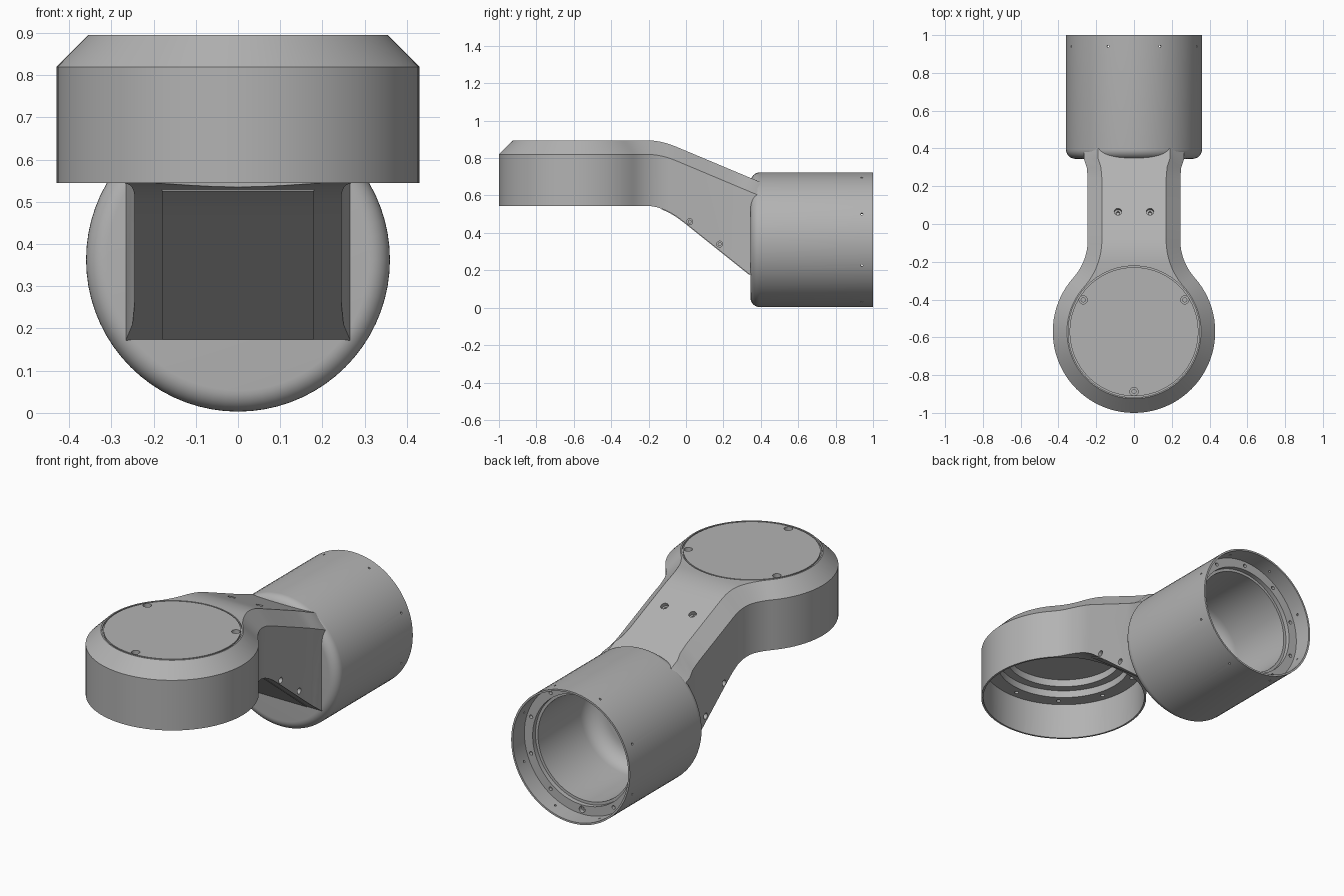
import bpy, bmesh
from math import sin, cos, pi, radians, atan2, hypot
from mathutils import Vector, Matrix

cube = bpy.data.objects.get("Cube")
if cube:
    bpy.data.objects.remove(cube, do_unlink=True)

grey = bpy.data.materials.new("satin_grey")
grey.use_nodes = True
COLOR = (0.45, 0.45, 0.45, 1)
grey.diffuse_color = COLOR
grey.node_tree.nodes["Principled BSDF"].inputs["Base Color"].default_value = COLOR

HEAD_Y, HEAD_R = -0.57, 0.43
ARM_X, FILLET = 0.245, 0.30
BARREL_Z, BARREL_R = 0.363, 0.36
CHAMFER = 0.075


def finish(bm, name):
    bmesh.ops.remove_doubles(bm, verts=bm.verts, dist=1e-5)
    bmesh.ops.recalc_face_normals(bm, faces=bm.faces)
    mesh = bpy.data.meshes.new(name)
    bm.to_mesh(mesh)
    bm.free()
    mesh.materials.append(grey)
    obj = bpy.data.objects.new(name, mesh)
    bpy.context.collection.objects.link(obj)
    return obj


def revolve(bm, profile, matrix, steps):
    """Spin (radius, height) points around local z, then place them."""
    rings = [[bm.verts.new(matrix @ Vector((r * cos(a), r * sin(a), h))) for r, h in profile]
             for a in (2 * pi * i / steps for i in range(steps))]
    for i, ring in enumerate(rings):
        nxt = rings[(i + 1) % steps]
        for j in range(len(profile) - 1):
            bm.faces.new((ring[j], nxt[j], nxt[j + 1], ring[j + 1]))


def arc(cx, cy, r, start, end, n):
    return [(cx + r * cos(radians(start + (end - start) * i / n)),
             cy + r * sin(radians(start + (end - start) * i / n))) for i in range(n + 1)]


def placed(loc, direction):
    turn = Vector(direction).to_track_quat('Z', 'Y').to_matrix().to_4x4()
    return Matrix.Translation(loc) @ turn


def screw_hole(bm, loc, outward, r, depth=0.02):
    revolve(bm, [(0, 0.02), (r, 0.02), (r, -depth), (r * .5, -depth),
                 (r * .5, -depth * 1.6), (0, -depth * 1.6)], placed(loc, outward), 14)


def cut(obj, bm, name):
    cutter = finish(bm, name)
    cutter.hide_render = True
    mod = obj.modifiers.new(name, 'BOOLEAN')
    mod.operation, mod.solver, mod.object = 'DIFFERENCE', 'EXACT', cutter
    bpy.context.view_layer.objects.active = obj
    bpy.ops.object.modifier_apply(modifier=name)
    bpy.data.objects.remove(cutter, do_unlink=True)


# Side profile of the arm: level, then a softly blended slope
def bend(t, w):
    return 0 if t < -w else t if t > w else (t + w) ** 2 / (4 * w)


def top_z(y):
    return 0.895 - 0.42 * bend(y + 0.134, 0.08)


def bottom_z(y):
    return 0.545 - 0.8 * bend(y + 0.119, 0.1)


# Half of the keyhole plan outline, inset by d
def outline(d):
    cx = ARM_X + FILLET
    dy = (((HEAD_R + FILLET) ** 2) - cx ** 2) ** 0.5
    t = atan2(dy, cx) * 180 / pi
    pts = arc(0, HEAD_Y, HEAD_R - d, -90, t, 32)
    pts += arc(cx, HEAD_Y + dy, FILLET + d, 180 + t, 180, 14)[1:]
    pts += [(ARM_X - d, y) for y in (-0.05, 0, 0.1, 0.24)]
    pts += [(ARM_X + 0.005 - d, 0.30), (ARM_X + 0.02 - d, 0.345), (ARM_X + 0.02 - d, 0.40)]
    return pts


# Head and arm shell, lofted from three levels of the outline
bm = bmesh.new()
outer, inner = outline(0), outline(CHAMFER)
sections = []
for (xo, yo), (xi, yi) in zip(outer, inner):
    half = [(xo, yo, bottom_z(yo)), (xo, yo, top_z(yo) - CHAMFER), (xi, yi, top_z(yi))]
    loop = half + [(-x, y, z) for x, y, z in reversed(half)]
    sections.append([bm.verts.new(p) for p in loop])
for a, b in zip(sections, sections[1:]):
    for k in range(6):
        m = (k + 1) % 6
        bm.faces.new((a[k], a[m], b[m], b[k]))
bm.faces.new(sections[-1])
bmesh.ops.remove_doubles(bm, verts=bm.verts, dist=1e-5)
bmesh.ops.dissolve_degenerate(bm, edges=bm.edges, dist=1e-5)
body = finish(bm, "head_and_arm")

# Stepped cavity under the head
bm = bmesh.new()
head = Matrix.Translation((0, HEAD_Y, 0))
revolve(bm, [(0, 0.4), (0.42, 0.4), (0.42, 0.745), (0.345, 0.745), (0.345, 0.785),
             (0.30, 0.785), (0.30, 0.825), (0, 0.825)], head, 72)
cut(body, bm, "head_cavity")

# Seam around the round cap
bm = bmesh.new()
revolve(bm, [(0.341, 0.885), (0.348, 0.885), (0.348, 0.93), (0.341, 0.93), (0.341, 0.885)],
        head, 72)
cut(body, bm, "cap_seam")

# Screw holes of cap, arm and cavity ledge
bm = bmesh.new()
for angle in (-90, 32, 148):
    a = radians(angle)
    screw_hole(bm, (0.317 * cos(a), HEAD_Y + 0.317 * sin(a), 0.895), (0, 0, 1), 0.022)
for side in (-1, 1):
    screw_hole(bm, (side * 0.085, 0.065, top_z(0.065)), (0, 0.42, 1), 0.02)
    for y, z in ((0.02, 0.46), (0.18, 0.34)):
        screw_hole(bm, (side * ARM_X, y, z), (side, 0, 0), 0.016)
for i in range(10):
    a = 2 * pi * (i + 0.5) / 10
    screw_hole(bm, (0.382 * cos(a), HEAD_Y + 0.382 * sin(a), 0.745), (0, 0, -1), 0.011)
cut(body, bm, "body_holes")

# Hollow barrel with rounded front end and a ledge inside the rear mouth
bm = bmesh.new()
profile = [(0, 0.345)] + arc(BARREL_R - 0.05, 0.395, 0.05, -90, 0, 8)
profile += [(BARREL_R, 1), (0.35, 1), (0.35, 0.90), (0.30, 0.90), (0.30, 0.875), (0.285, 0.875)]
profile += arc(0.195, 0.51, 0.09, 0, -90, 8) + [(0, 0.42)]
axis = placed((0, 0, BARREL_Z), (0, 1, 0))
revolve(bm, profile, axis, 72)
barrel = finish(bm, "barrel")

# Screw holes on the ledge and small holes through the rear lip
bm = bmesh.new()
for i in range(10):
    a = 2 * pi * (i + 0.5) / 10
    screw_hole(bm, (0.325 * cos(a), 0.90, BARREL_Z + 0.325 * sin(a)), (0, 1, 0),
               0.018 if i == 7 else 0.010)
for i in range(8):
    a = 2 * pi * (i + 0.5) / 8
    d = Vector((cos(a), 0, sin(a)))
    screw_hole(bm, d * BARREL_R + Vector((0, 0.94, BARREL_Z)), d, 0.006)
cut(barrel, bm, "barrel_holes")

# Thin access panel under the sloping arm
bm = bmesh.new()
rows = []
for i in range(13):
    y = -0.13 + 0.47 * i / 12
    z = bottom_z(y)
    rows.append([bm.verts.new(p) for p in ((-0.18, y, z + 0.003), (0.18, y, z + 0.003),
                                           (0.18, y, z - 0.004), (-0.18, y, z - 0.004))])
for a, b in zip(rows, rows[1:]):
    for k in range(4):
        m = (k + 1) % 4
        bm.faces.new((a[k], a[m], b[m], b[k]))
bm.faces.new(rows[0])
bm.faces.new(rows[-1])
panel = finish(bm, "arm_access_panel")

# Smooth shading with crisp edges
bpy.ops.object.select_all(action='DESELECT')
for obj in (body, barrel, panel):
    obj.select_set(True)
bpy.context.view_layer.objects.active = body
bpy.ops.object.shade_smooth_by_angle(angle=radians(30))
